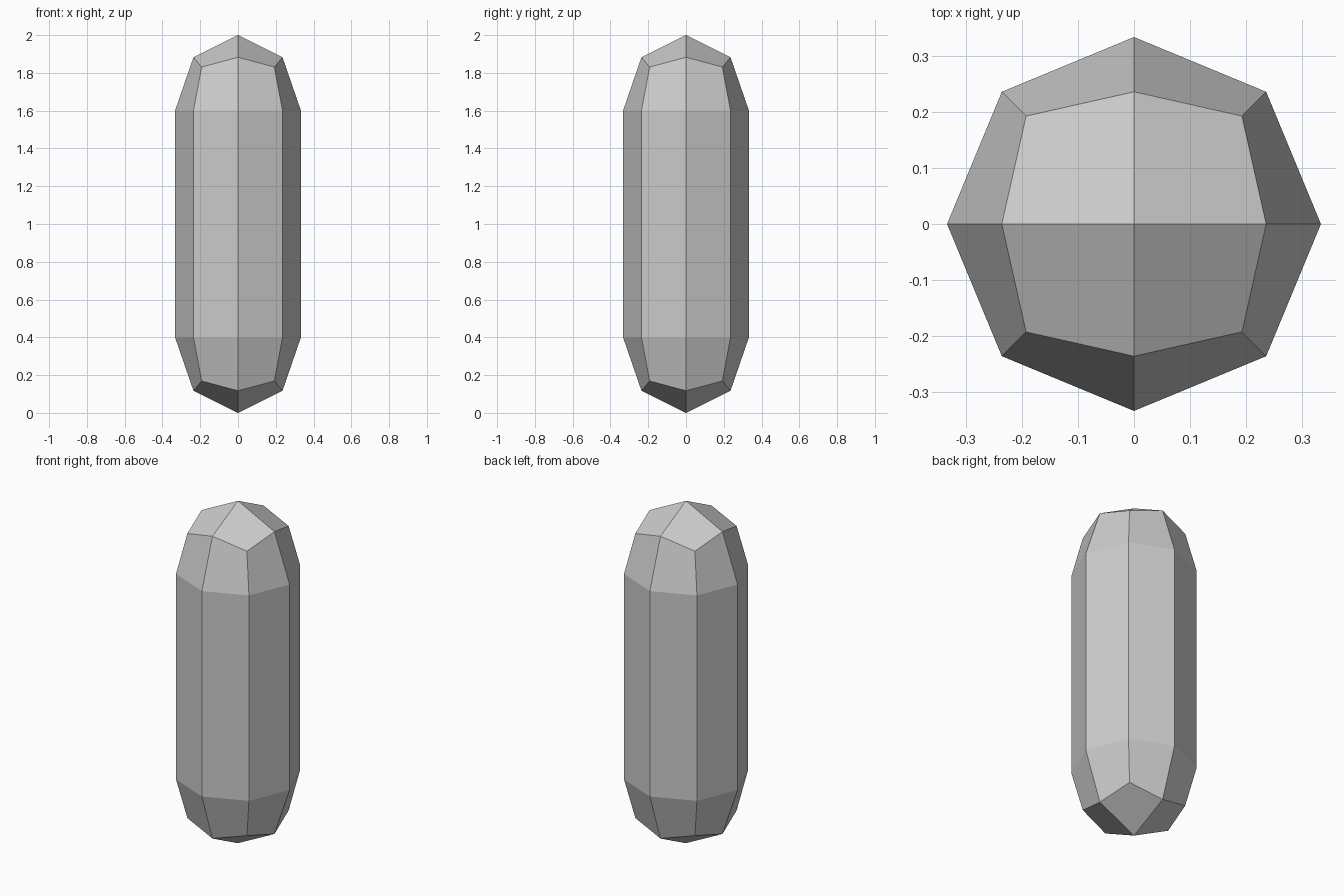
import bpy, bmesh

if "Cube" in bpy.data.objects:
    bpy.data.objects.remove(bpy.data.objects["Cube"])

RADIUS, CAP, LOW, HIGH = 1 / 3, 0.4, 0.4, 1.6

# Cube with each face split in four, rounded onto a sphere
bm = bmesh.new()
bmesh.ops.create_cube(bm, size=2)
bmesh.ops.subdivide_edges(bm, edges=bm.edges[:], cuts=1, use_grid_fill=True)
for v in bm.verts:
    v.co.normalize()

# Cut at the equator and pull the two domes apart
equator = [e for e in bm.edges if all(abs(v.co.z) < 1e-4 for v in e.verts)]
bmesh.ops.split_edges(bm, edges=equator)
for v in bm.verts:
    upper = sum(f.calc_center_median().z for f in v.link_faces) > 0
    v.co.x *= RADIUS
    v.co.y *= RADIUS
    v.tag = upper
for v in bm.verts:
    v.co.z = v.co.z * CAP + (HIGH if v.tag else LOW)

# Straight eight-sided wall between the domes
rims = [e for e in bm.edges if e.is_boundary]
bmesh.ops.bridge_loops(bm, edges=rims)
bmesh.ops.recalc_face_normals(bm, faces=bm.faces[:])

mesh = bpy.data.meshes.new("capsule_body")
bm.to_mesh(mesh)
bm.free()
body = bpy.data.objects.new("capsule_body", mesh)
bpy.context.collection.objects.link(body)
